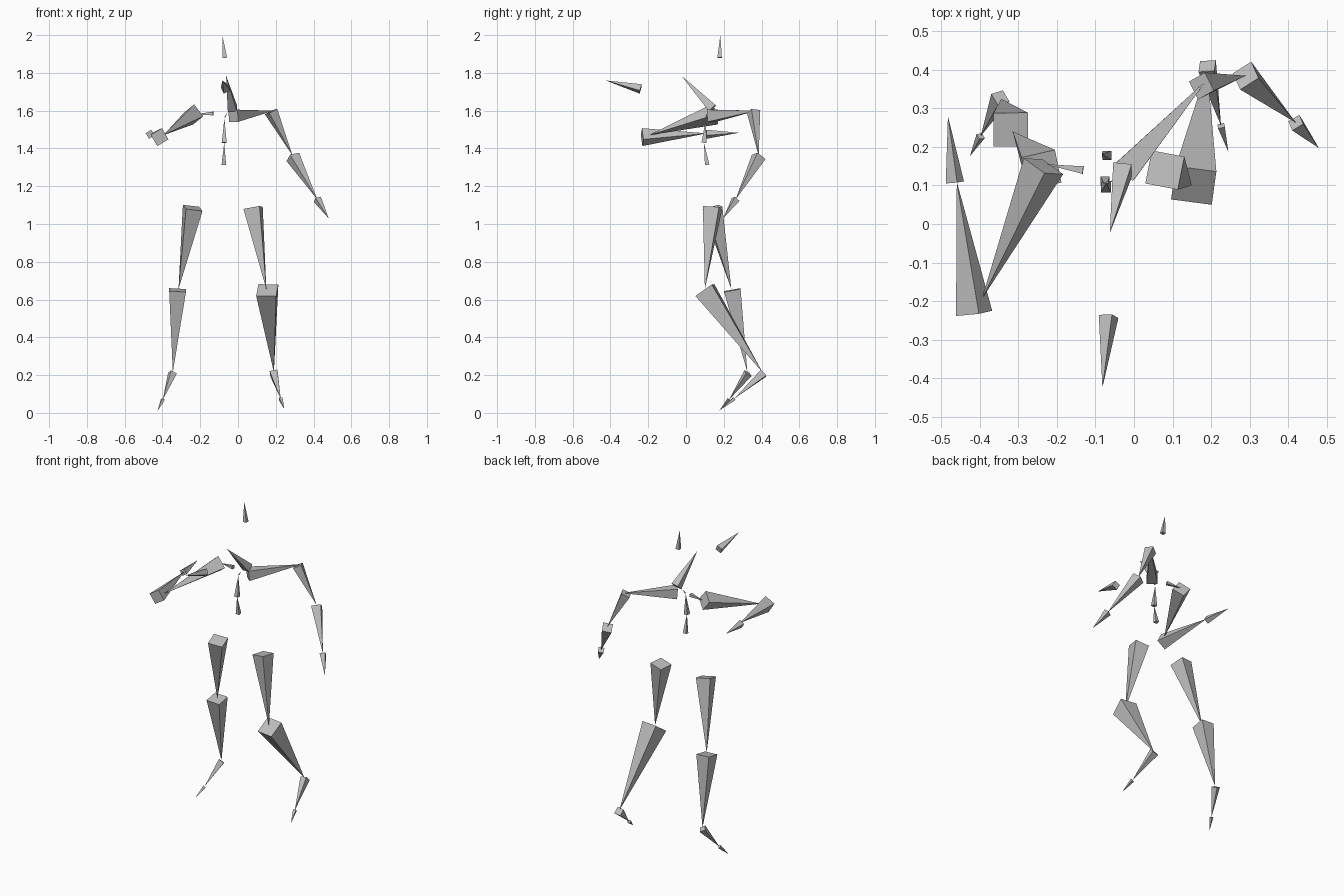
import bpy, bmesh
from mathutils import Vector

if "Cube" in bpy.data.objects:
    bpy.data.objects.remove(bpy.data.objects["Cube"])

grey = bpy.data.materials.new("light_grey")
grey.diffuse_color = (0.52, 0.52, 0.52, 1)
grey.use_nodes = True
grey.node_tree.nodes["Principled BSDF"].inputs["Base Color"].default_value = grey.diffuse_color


def bone(name, base, tip, edge=(1, 0, 0), ratio=0.2):
    """Square pyramid from base centre to tip; one base edge follows 'edge'."""
    base, tip = Vector(base), Vector(tip)
    axis = (tip - base).normalized()
    half = (tip - base).length * ratio / 2
    u = Vector(edge)
    u = (u - axis * u.dot(axis)).normalized() * half
    v = axis.cross(u)
    bm = bmesh.new()
    ring = [bm.verts.new(base + u * a + v * b)
            for a, b in ((-1, -1), (1, -1), (1, 1), (-1, 1))]
    top = bm.verts.new(tip)
    bm.faces.new(ring[::-1])
    for i in range(4):
        bm.faces.new((ring[i], ring[(i + 1) % 4], top))
    bmesh.ops.recalc_face_normals(bm, faces=bm.faces)
    me = bpy.data.meshes.new(name)
    bm.to_mesh(me)
    bm.free()
    me.materials.append(grey)
    bpy.context.collection.objects.link(bpy.data.objects.new(name, me))


# Left leg (+x)
bone("left_thigh", (.08, .14, 1.085), (.15, .10, .655), (1, -.2, 0))
bone("left_shin", (.155, .10, .65), (.19, .405, .215), (1, -.14, 0))
bone("left_foot", (.19, .41, .21), (.226, .255, .075), (1, -.15, 0))
bone("left_toe", (.226, .255, .075), (.245, .187, .02), (1, .2, 0))

# Right leg (-x)
bone("right_thigh", (-.24, .14, 1.085), (-.315, .24, .655), (1, .2, 0))
bone("right_shin", (-.32, .245, .65), (-.345, .325, .215))
bone("right_foot", (-.347, .328, .21), (-.398, .228, .07), (1, .6, 0))
bone("right_toe", (-.398, .228, .07), (-.426, .176, .01), (1, .6, 0))

# Left arm (+x)
bone("left_collar", (-.025, .135, 1.573), (.19, .375, 1.60), (0, 0, 1))
bone("left_upper_arm", (.175, .358, 1.595), (.29, .385, 1.36), (1, .5, 0))
bone("left_forearm", (.29, .385, 1.355), (.42, .263, 1.13), (1, .45, 0))
bone("left_hand", (.42, .263, 1.13), (.48, .197, 1.03), (1, .4, 0), .25)

# Right arm (-x)
bone("right_collar", (-.132, .14, 1.585), (-.23, .155, 1.58), (0, 0, 1))
bone("right_upper_arm", (-.235, .15, 1.58), (-.395, -.195, 1.47), (9, 0, -11))
bone("right_forearm", (-.415, -.232, 1.46), (-.46, .11, 1.48), (12, 0, 7))
bone("right_hand", (-.465, .108, 1.475), (-.483, .28, 1.483), (1, 0, .6))

# Spine, neck and head
bone("lower_spine", (-.075, .112, 1.313), (-.073, .095, 1.43))
bone("upper_spine", (-.073, .095, 1.43), (-.072, .106, 1.56))
bone("chest", (-.07, .106, 1.565), (-.055, .113, 1.59))
bone("neck", (-.03, .14, 1.612), (-.063, -.024, 1.785))
bone("face", (-.066, -.24, 1.715), (-.082, -.425, 1.76), (1, 0, .5))
bone("crown", (-.07, .178, 1.88), (-.083, .182, 2.0))
